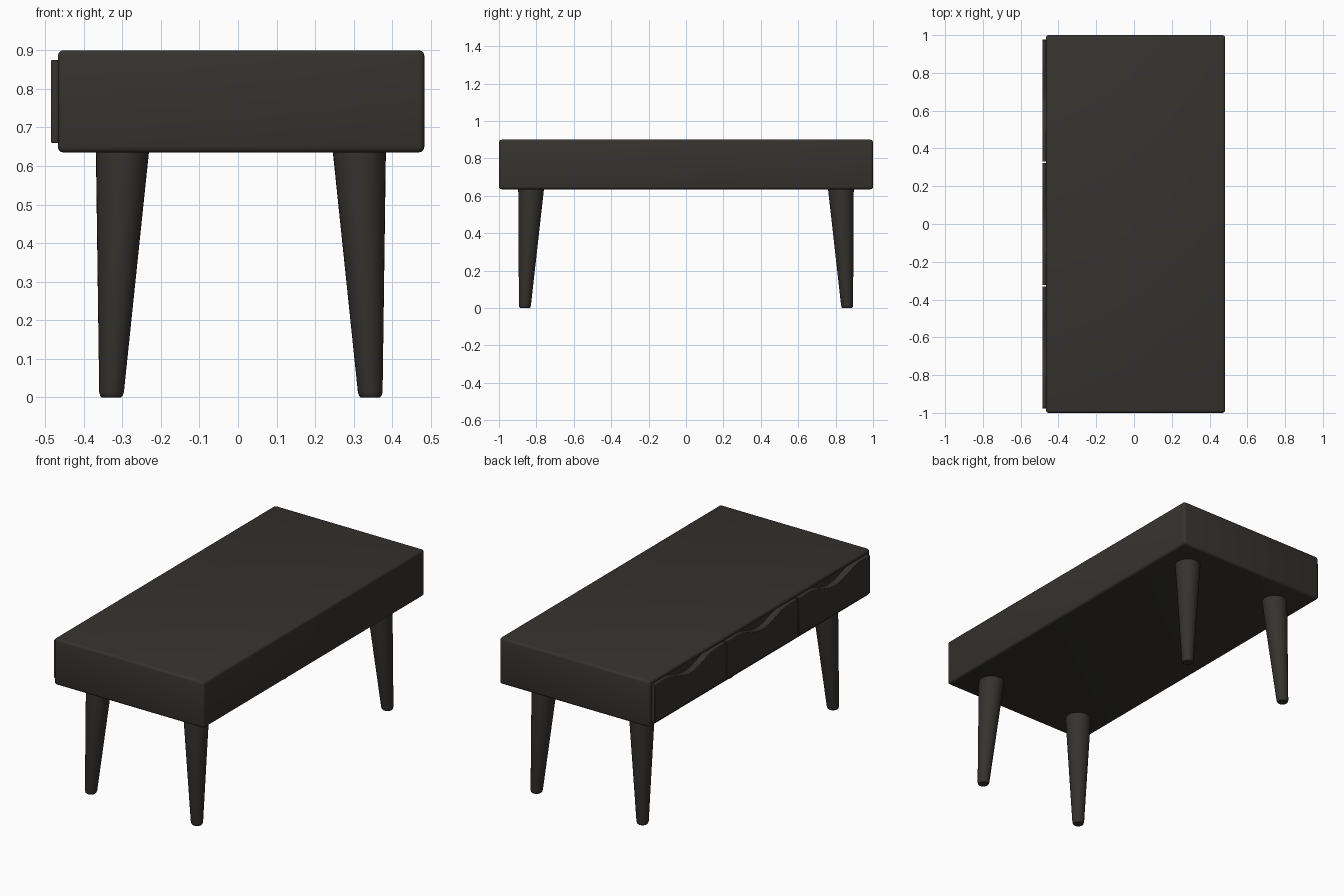
import bpy, bmesh, math
from mathutils import Vector

if "Cube" in bpy.data.objects:
    bpy.data.objects.remove(bpy.data.objects["Cube"])

mat = bpy.data.materials.new("dark_wood")
mat.diffuse_color = (0.036, 0.033, 0.029, 1)
mat.use_nodes = True
mat.node_tree.nodes["Principled BSDF"].inputs["Base Color"].default_value = mat.diffuse_color


def finish(name, bm, bevel=0.0):
    bmesh.ops.recalc_face_normals(bm, faces=bm.faces)
    me = bpy.data.meshes.new(name)
    bm.to_mesh(me)
    bm.free()
    ob = bpy.data.objects.new(name, me)
    bpy.context.collection.objects.link(ob)
    me.materials.append(mat)
    if bevel:
        mod = ob.modifiers.new("bevel", 'BEVEL')
        mod.width = bevel
        mod.segments = 2
        mod.limit_method = 'ANGLE'
        mod.angle_limit = math.radians(40)
    bpy.ops.object.select_all(action='DESELECT')
    ob.select_set(True)
    bpy.context.view_layer.objects.active = ob
    bpy.ops.object.shade_smooth_by_angle(angle=math.radians(35))
    return ob


# cabinet body: rounded box with a recess for the drawers on the -x side
X0, X1, Z0, Z1 = -0.467, 0.483, 0.635, 0.90
bm = bmesh.new()
bmesh.ops.create_cube(bm, size=1)
for v in bm.verts:
    v.co = Vector(((X0 + X1) / 2 + v.co.x * (X1 - X0), v.co.y * 2,
                   (Z0 + Z1) / 2 + v.co.z * (Z1 - Z0)))
bmesh.ops.bevel(bm, geom=list(bm.edges), offset=0.014, segments=3,
                profile=0.5, affect='EDGES')
bm.normal_update()
side = max((f for f in bm.faces if f.normal.x < -0.99), key=lambda f: f.calc_area())
bmesh.ops.inset_region(bm, faces=[side], thickness=0.009)
ext = bmesh.ops.extrude_face_region(bm, geom=[side])
bmesh.ops.translate(bm, vec=(0.07, 0, 0),
                    verts=[g for g in ext["geom"] if isinstance(g, bmesh.types.BMVert)])
if side.is_valid:
    bmesh.ops.delete(bm, geom=[side], context='FACES_ONLY')
finish("cabinet_body", bm)


# drawer fronts with a wavy finger scoop in the top edge
def drawer(name, yc):
    hw, zb, zt = 0.323, 0.66, 0.875
    scoop, depth, n = 0.23, 0.05, 20
    pts = [(-hw, zt), (-hw, zb), (hw, zb), (hw, zt)]
    for i in range(n + 1):
        t = 1 - 2 * i / n
        pts.append((t * scoop, zt - depth * 0.5 * (1 + math.cos(math.pi * t))))
    bm = bmesh.new()
    face = bm.faces.new([bm.verts.new((-0.485, yc + y, z)) for y, z in pts])
    ext = bmesh.ops.extrude_face_region(bm, geom=[face])
    bmesh.ops.translate(bm, vec=(0.04, 0, 0),
                        verts=[g for g in ext["geom"] if isinstance(g, bmesh.types.BMVert)])
    finish(name, bm, 0.003)


for i, label in enumerate(("front", "middle", "back")):
    drawer(label + "_drawer", (i - 1) * 0.653)


# tapered, splayed round legs
def leg(name, sx, sy):
    top, bot = Vector((0.307, 0.828, 0.64)), Vector((0.336, 0.862, 0.0))
    profile = [(0.0, 0.025), (0.004, 0.029), (0.013, 0.032), (0.64, 0.069)]
    n = 32
    bm = bmesh.new()
    rings = []
    for z, r in profile:
        c = bot.lerp(top, z / 0.64)
        rings.append([bm.verts.new((0.0075 + sx * c.x + r * math.cos(a),
                                    sy * c.y + r * math.sin(a), z))
                      for a in (2 * math.pi * k / n for k in range(n))])
    for lo, hi in zip(rings, rings[1:]):
        for k in range(n):
            bm.faces.new((lo[k], lo[(k + 1) % n], hi[(k + 1) % n], hi[k]))
    bm.faces.new(rings[0][::-1])
    bm.faces.new(rings[-1])
    finish(name, bm)


for sx, a in ((-1, "left"), (1, "right")):
    for sy, b in ((-1, "front"), (1, "back")):
        leg(f"{b}_{a}_leg", sx, sy)
